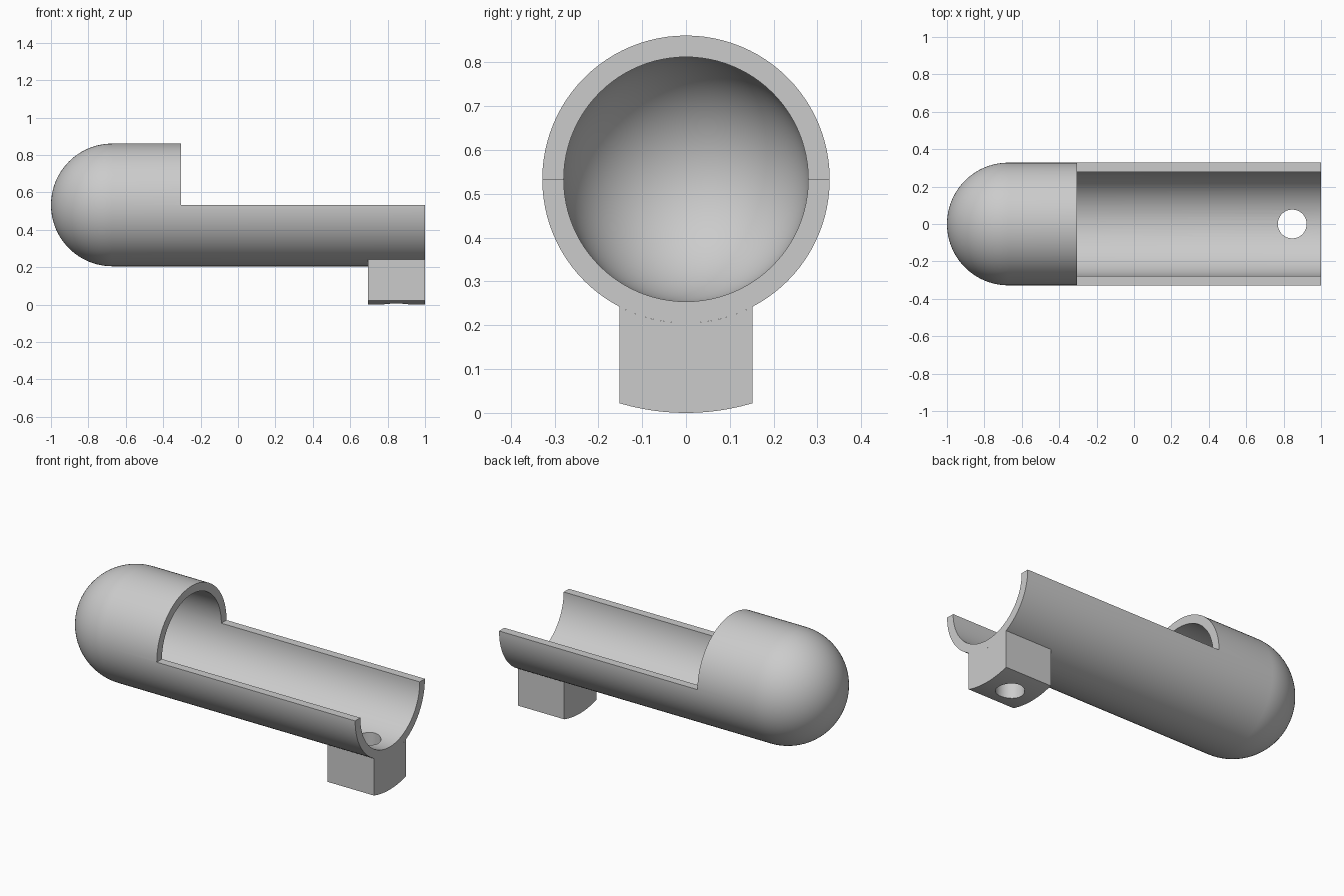
import bpy, bmesh, math

cube = bpy.data.objects.get("Cube")
if cube:
    bpy.data.objects.remove(cube, do_unlink=True)

AXIS_Z = 0.533      # height of the tube axis
OUTER, INNER = 0.328, 0.279
DOME_X = -0.672     # centre of the rounded end
OPEN_X = -0.305     # where the open trough begins
SEGMENTS = 96

grey = bpy.data.materials.new("light grey")
grey.use_nodes = True
colour = (0.6, 0.6, 0.6, 1)
grey.diffuse_color = colour
grey.node_tree.nodes["Principled BSDF"].inputs["Base Color"].default_value = colour


def make_object(name, bm):
    bmesh.ops.recalc_face_normals(bm, faces=bm.faces)
    mesh = bpy.data.meshes.new(name)
    bm.to_mesh(mesh)
    bm.free()
    mesh.materials.append(grey)
    obj = bpy.data.objects.new(name, mesh)
    bpy.context.collection.objects.link(obj)
    return obj


def arc(radius, start, end, steps):
    angles = [start + (end - start) * i / steps for i in range(steps + 1)]
    return [(radius * math.cos(a), radius * math.sin(a)) for a in angles]


def cut(obj, cutter):
    mod = obj.modifiers.new("cut", "BOOLEAN")
    mod.operation, mod.solver, mod.object = "DIFFERENCE", "EXACT", cutter
    bpy.context.view_layer.objects.active = obj
    bpy.ops.object.modifier_apply(modifier=mod.name)


# Hollow tube with a domed end, spun around the x axis
bm = bmesh.new()
outer = [(DOME_X + x, r) for x, r in arc(OUTER, math.pi, math.pi / 2, 24)]
inner = [(DOME_X + x, r) for x, r in arc(INNER, math.pi / 2, math.pi, 24)]
profile = outer + [(1, OUTER), (1, INNER)] + inner
verts = [bm.verts.new((x, r, AXIS_Z)) for x, r in profile]
edges = [bm.edges.new(pair) for pair in zip(verts, verts[1:])]
bmesh.ops.spin(bm, geom=verts + edges, cent=(0, 0, AXIS_Z), axis=(1, 0, 0),
               angle=math.tau, steps=SEGMENTS)
bmesh.ops.remove_doubles(bm, verts=bm.verts, dist=0.0001)
tube = make_object("domed_tube", bm)

# Foot block, curved concentrically with the tube
half = 0.152
bm = bmesh.new()
section = []
for radius, side in ((OUTER, 1), (AXIS_Z, -1)):
    for i in range(25):
        y = side * half * (i / 12 - 1)
        section.append(bm.verts.new((0.695, y, AXIS_Z - math.sqrt(radius**2 - y**2))))
face = bm.faces.new(section)
end = bmesh.ops.extrude_face_region(bm, geom=[face])["geom"]
bmesh.ops.translate(bm, vec=(0.305, 0, 0),
                    verts=[v for v in end if isinstance(v, bmesh.types.BMVert)])
foot = make_object("foot_block", bm)

# Cutters for the open top and the peg hole
bm = bmesh.new()
bmesh.ops.create_cube(bm, size=1)
bmesh.ops.scale(bm, vec=(2, 1, 1), verts=bm.verts)
bmesh.ops.translate(bm, vec=(OPEN_X + 1, 0, AXIS_Z + 0.5), verts=bm.verts)
top_cutter = make_object("top_cutter", bm)

bm = bmesh.new()
bmesh.ops.create_cone(bm, cap_ends=True, segments=64, radius1=0.077, radius2=0.077, depth=0.8)
bmesh.ops.translate(bm, vec=(0.846, 0, 0.1), verts=bm.verts)
hole_cutter = make_object("hole_cutter", bm)

cut(tube, top_cutter)
cut(tube, hole_cutter)
cut(foot, hole_cutter)
for cutter in (top_cutter, hole_cutter):
    bpy.data.objects.remove(cutter, do_unlink=True)

# Smooth curved walls, sharp rims
bpy.ops.object.select_all(action="DESELECT")
for obj in (tube, foot):
    obj.select_set(True)
bpy.context.view_layer.objects.active = tube
bpy.ops.object.shade_smooth_by_angle(angle=math.radians(30))
